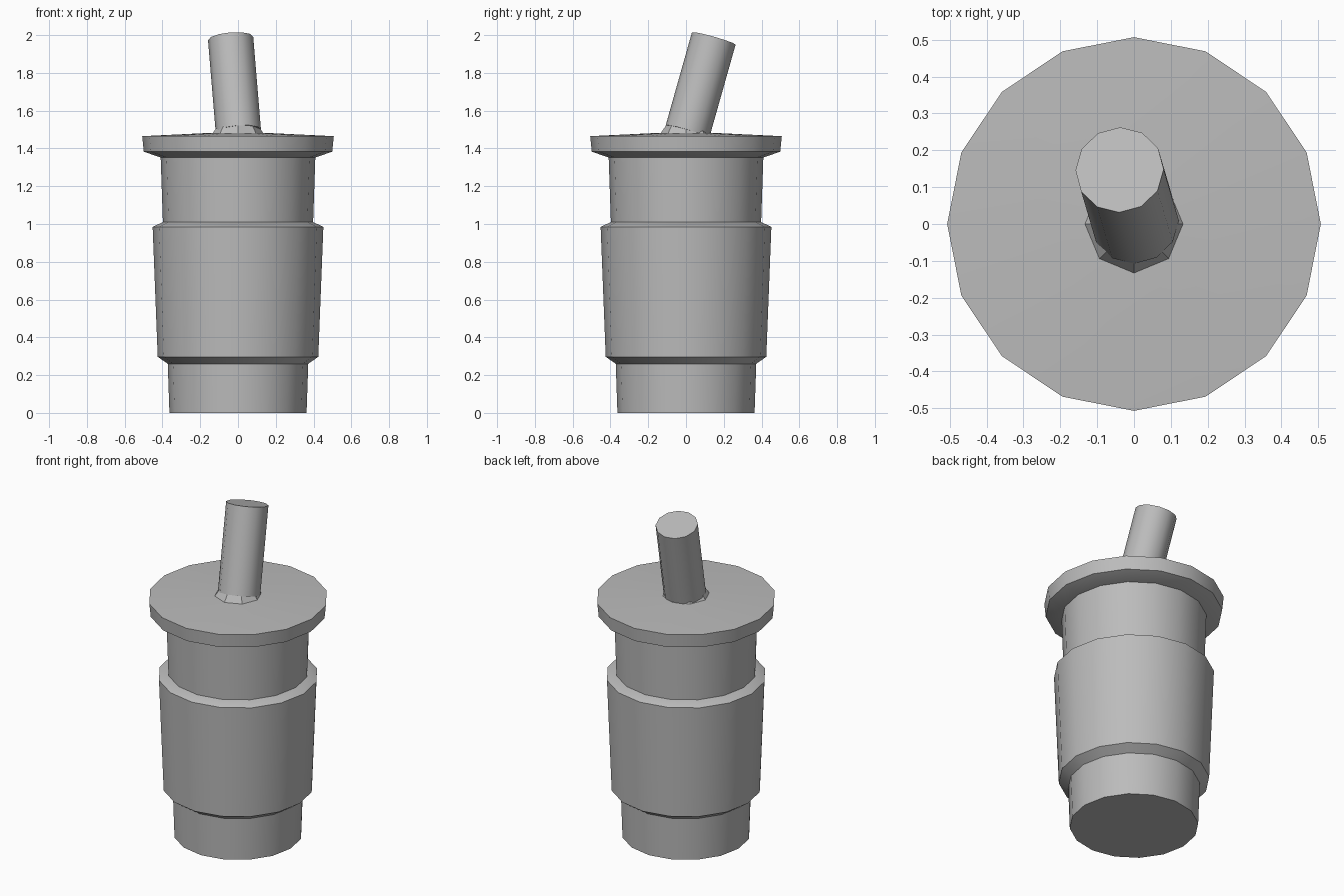
import bpy, bmesh, math
from mathutils import Vector

if "Cube" in bpy.data.objects:
    bpy.data.objects.remove(bpy.data.objects["Cube"])

grey = bpy.data.materials.new("plain grey")
grey.diffuse_color = (0.5, 0.5, 0.5, 1)
grey.use_nodes = True
grey.node_tree.nodes["Principled BSDF"].inputs["Base Color"].default_value = grey.diffuse_color


def lathe(name, profile, sides, axis=(0, 0, 1), origin=(0, 0, 0), tip=None, angle=35):
    """Spin (radius, height) points around an axis; closed at both ends."""
    bm = bmesh.new()
    rot = Vector((0, 0, 1)).rotation_difference(Vector(axis).normalized())
    rings = []
    for r, h in profile:
        rings.append([bm.verts.new(Vector(origin) + rot @ Vector((
            r * math.cos(2 * math.pi * i / sides),
            r * math.sin(2 * math.pi * i / sides), h))) for i in range(sides)])
    for a, b in zip(rings, rings[1:]):
        for i in range(sides):
            j = (i + 1) % sides
            bm.faces.new((a[i], a[j], b[j], b[i]))
    bm.faces.new(rings[0][::-1])
    bm.faces.new(rings[-1])
    mesh = bpy.data.meshes.new(name)
    bm.to_mesh(mesh)
    bm.free()
    mesh.materials.append(grey)
    obj = bpy.data.objects.new(name, mesh)
    bpy.context.collection.objects.link(obj)
    bpy.ops.object.select_all(action='DESELECT')
    obj.select_set(True)
    bpy.context.view_layer.objects.active = obj
    bpy.ops.object.shade_smooth_by_angle(angle=math.radians(angle))
    return obj


# Tapered cup
lathe("cup", [(0.363, 0), (0.41, 1.37)], 16)
# Sleeve with bevelled rims
lathe("sleeve", [(0.372, 0.26), (0.425, 0.297), (0.452, 0.985), (0.398, 1.01)], 16)
# Lid, rising slightly to the middle
lathe("lid", [(0.41, 1.352), (0.499, 1.383), (0.507, 1.465), (0.135, 1.483)], 16)
# Collar round the straw hole
lathe("straw_collar", [(0.135, 1.48), (0.10, 1.53)], 8)
# Leaning straw
base, top = Vector((0.002, 0.008, 1.49)), Vector((-0.039, 0.147, 1.982))
lathe("straw", [(0.12, 0), (0.12, (top - base).length)], 12, top - base, base)
